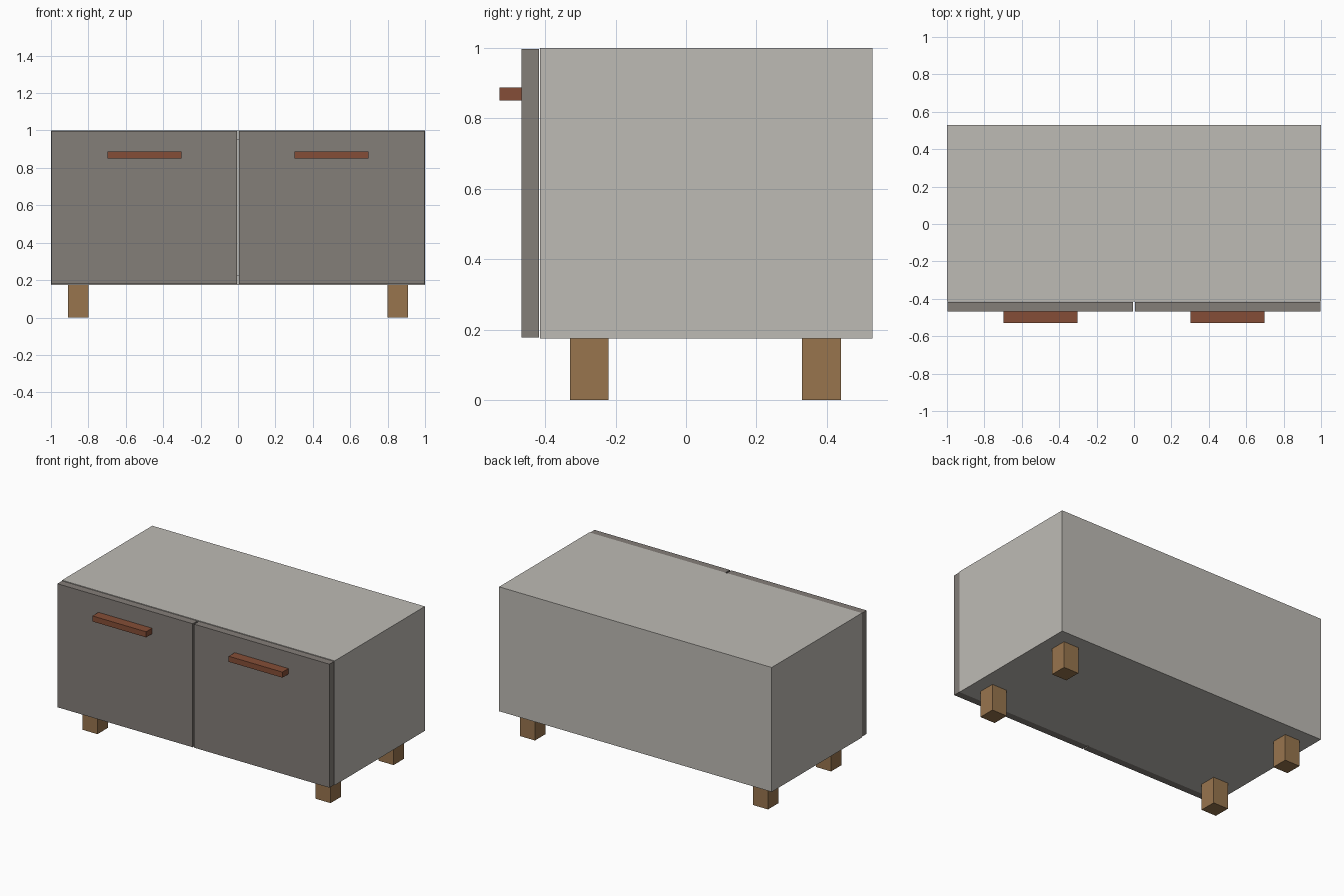
import bpy

if "Cube" in bpy.data.objects:
    bpy.data.objects.remove(bpy.data.objects["Cube"])


def material(name, rgb):
    m = bpy.data.materials.new(name)
    m.diffuse_color = (*rgb, 1.0)
    m.use_nodes = True
    m.node_tree.nodes["Principled BSDF"].inputs["Base Color"].default_value = m.diffuse_color
    return m


PALE = material("pale grey", (0.515, 0.497, 0.462))
DARK = material("dark warm grey", (0.231, 0.209, 0.191))
WOOD = material("oak", (0.314, 0.178, 0.076))
RUST = material("red brown", (0.235, 0.076, 0.038))


def box(name, x, y, z, mat):
    """Box spanning the given (low, high) ranges."""
    bpy.ops.mesh.primitive_cube_add(size=1, location=[sum(r) / 2 for r in (x, y, z)])
    o = bpy.context.object
    o.name = name
    o.scale = [r[1] - r[0] for r in (x, y, z)]
    bpy.ops.object.transform_apply(location=False, rotation=False, scale=True)
    o.data.materials.append(mat)
    return o


def mirrored(name, x, y, z, mat):
    """Matching boxes on the right and left."""
    box(name + "_right", x, y, z, mat)
    box(name + "_left", (-x[1], -x[0]), y, z, mat)


# Carcass: side, top, bottom and back panels around a hollow interior
DEPTH = (-0.415, 0.53)
INNER = (-0.95, 0.95)
mirrored("side_panel", (0.95, 1.0), DEPTH, (0.175, 1.0), PALE)
box("top_panel", INNER, DEPTH, (0.95, 1.0), PALE)
box("bottom_panel", INNER, DEPTH, (0.175, 0.225), PALE)
box("back_panel", INNER, (0.48, 0.53), (0.225, 0.95), PALE)

# Doors with a narrow central gap, and their bar handles
mirrored("door", (0.005, 0.998), (-0.467, -0.418), (0.178, 0.997), DARK)
mirrored("handle", (0.303, 0.697), (-0.53, -0.467), (0.851, 0.888), RUST)

# Square legs
for label, y in (("front", (-0.33, -0.22)), ("back", (0.33, 0.44))):
    mirrored(label + "_leg", (0.8, 0.91), y, (0.0, 0.175), WOOD)
